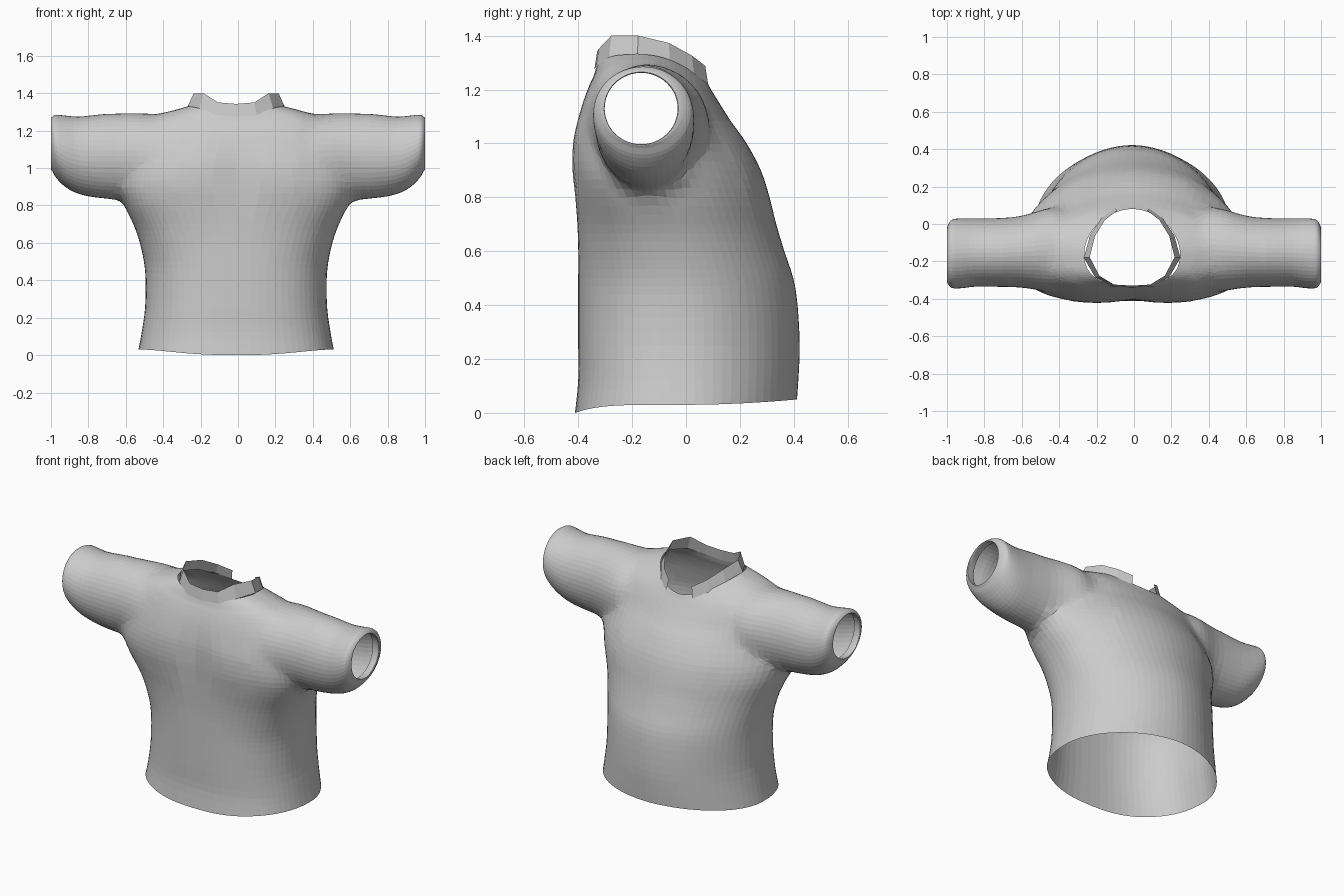
import bpy, bmesh, math
from mathutils import Vector

if "Cube" in bpy.data.objects:
    bpy.data.objects.remove(bpy.data.objects["Cube"])


def catmull(rows, steps):
    """Resample a list of parameter rows with a smooth spline."""
    out = []
    for i in range(len(rows) - 1):
        p = [rows[max(0, min(len(rows) - 1, i + k))] for k in (-1, 0, 1, 2)]
        for s in range(steps):
            t = s / steps
            out.append([0.5 * (2 * b + (c - a) * t + (2 * a - 5 * b + 4 * c - d) * t * t
                               + (3 * b - a - 3 * c + d) * t ** 3) for a, b, c, d in zip(*p)])
    return out + [list(rows[-1])]


def sgnpow(v, e):
    return math.copysign(abs(v) ** e, v)


def loft(name, rings):
    """Closed tube through rings, with fan caps whose centres are returned."""
    bm = bmesh.new()
    loops = [[bm.verts.new(p) for p in r] for r in rings]
    n = len(loops[0])
    for a, b in zip(loops, loops[1:]):
        for i in range(n):
            bm.faces.new((a[i], a[(i + 1) % n], b[(i + 1) % n], b[i]))
    centres = []
    for l in (loops[0], loops[-1]):
        c = sum((v.co for v in l), Vector()) / n
        centres.append(c)
        cv = bm.verts.new(c)
        for i in range(n):
            bm.faces.new((l[i], l[(i + 1) % n], cv))
    bmesh.ops.recalc_face_normals(bm, faces=bm.faces)
    me = bpy.data.meshes.new(name)
    bm.to_mesh(me)
    bm.free()
    ob = bpy.data.objects.new(name, me)
    bpy.context.collection.objects.link(ob)
    return ob, centres


# Torso: z front, z side, z back, half width, y front, y back, y of widest point, front squareness
TORSO = [
    (0.00, 0.03, 0.05, .522, -.412, .412, .00, 2.5),
    (0.12, 0.12, 0.14, .505, -.400, .418, .00, 2.5),
    (0.25, 0.25, 0.25, .487, -.400, .422, .00, 2.5),
    (0.40, 0.40, 0.40, .484, -.400, .414, .00, 2.5),
    (0.50, 0.50, 0.50, .493, -.400, .398, -.01, 2.5),
    (0.60, 0.60, 0.60, .515, -.400, .365, -.03, 2.6),
    (0.70, 0.70, 0.70, .550, -.405, .335, -.06, 2.7),
    (0.80, 0.80, 0.80, .600, -.414, .310, -.10, 2.9),
    (0.90, 0.90, 0.90, .622, -.424, .278, -.14, 3.1),
    (1.00, 1.00, 1.00, .590, -.422, .225, -.16, 3.1),
    (1.08, 1.09, 1.08, .570, -.406, .168, -.16, 2.9),
    (1.16, 1.19, 1.14, .540, -.382, .130, -.16, 2.7),
    (1.22, 1.26, 1.18, .480, -.358, .105, -.16, 2.5),
    (1.25, 1.297, 1.205, .380, -.344, .090, -.16, 2.4),
    (1.28, 1.33, 1.225, .256, -.334, .080, -.16, 2.4),
]
SHIFT = -.01


def torso_ring(p, n=72):
    zf, zs, zb, hw, yf, yb, yc, sq = p
    pts = []
    for i in range(n):
        a = 2 * math.pi * i / n
        c, s = math.cos(a), math.sin(a)
        front = s < 0
        e = 2 / sq if front else 1.06
        x = hw * sgnpow(c, e)
        y = yc + abs(sgnpow(s, e)) * ((yf - yc) if front else (yb - yc))
        z = zs + ((zf - zs) * s ** 4 if front else (zb - zs) * s * s)
        if front:   # shallow hollow down the middle of the chest
            y += .02 * math.exp(-(x / .1) ** 2) * math.exp(-((z - .95) / .17) ** 2)
        pts.append((x + SHIFT, y, z))
    return pts


# Sleeve: x, top, bottom, y front, y back; the last rows turn in at the cuff
SLEEVE = [
    (.30, 1.24, .95, -.30, -.02),
    (.40, 1.285, .865, -.365, .09),
    (.50, 1.295, .845, -.358, .078),
    (.60, 1.298, .832, -.341, .042),
    (.75, 1.285, .842, -.335, .030),
    (.85, 1.275, .862, -.335, .030),
    (.92, 1.280, .897, -.343, .030),
    (.97, 1.285, .945, -.343, .024),
    (.992, 1.275, .982, -.325, .000),
    (1.00, 1.265, .995, -.304, -.028),
    (.985, 1.262, .996, -.303, -.030),
    (.95, 1.270, .985, -.310, -.022),
]


def sleeve_ring(p, side, n=48):
    x, top, bot, yf, yb = p
    return [(side * x, (yf + yb) / 2 + (yb - yf) / 2 * math.cos(2 * math.pi * i / n),
             (top + bot) / 2 + (top - bot) / 2 * math.sin(2 * math.pi * i / n)) for i in range(n)]


shirt, openings = loft("shirt", [torso_ring(p) for p in catmull(TORSO, 3)])

# Join both sleeves to the torso
helpers = []
for side in (-1, 1):
    sl, caps = loft("sleeve_helper", [sleeve_ring(p, side) for p in catmull(SLEEVE, 3)])
    sl.hide_render = True
    helpers.append(sl)
    openings.append(caps[1])
    mod = shirt.modifiers.new("join_sleeve", 'BOOLEAN')
    mod.operation, mod.object, mod.solver = 'UNION', sl, 'EXACT'
bpy.context.view_layer.update()
joined = bpy.data.meshes.new_from_object(shirt.evaluated_get(bpy.context.evaluated_depsgraph_get()))
shirt.modifiers.clear()
shirt.data = joined
for h in helpers:
    bpy.data.objects.remove(h)

# Open the hem, neck and cuffs, then soften the armhole junction
bm = bmesh.new()
bm.from_mesh(joined)
caps = [v for v in bm.verts if any((v.co - c).length < .004 for c in openings)]
bmesh.ops.delete(bm, geom=caps, context='VERTS')


def armhole(low):
    return [v for v in bm.verts if .33 < abs(v.co.x) < .70 and v.co.z > low]


bmesh.ops.remove_doubles(bm, verts=armhole(.77), dist=.014)
bmesh.ops.triangulate(bm, faces=[f for f in bm.faces if len(f.verts) > 4])
for k in range(8):   # the softened zone shrinks upward so it fades out
    bmesh.ops.smooth_vert(bm, verts=armhole(.60 + .03 * k), factor=.5,
                          use_axis_x=True, use_axis_y=True, use_axis_z=True)
bmesh.ops.recalc_face_normals(bm, faces=bm.faces)
bm.to_mesh(joined)
bm.free()

# Collar: faceted upright band, open at the middle of the back (x, y, z of lower edge)
HALF = [(.09, .082, 1.22), (.165, .03, 1.258), (.225, -.06, 1.305), (.258, -.18, 1.332),
        (.198, -.285, 1.318), (.11, -.334, 1.283), (0, -.34, 1.275)]
path = HALF + [(-x, y, z) for x, y, z in reversed(HALF[:-1])]
bm = bmesh.new()
pairs = []
for x, y, z in path:
    top = z + .068 + (.014 if abs(x) > .19 and y < -.2 else 0)
    low = bm.verts.new((x + SHIFT, y, z))
    high = bm.verts.new((x * .88 + SHIFT, -.13 + (y + .13) * .95, top))
    pairs.append((low, high))
for (a, b), (c, d) in zip(pairs, pairs[1:]):
    bm.faces.new((a, b, d, c))
me = bpy.data.meshes.new("collar")
bm.to_mesh(me)
bm.free()
bpy.context.collection.objects.link(bpy.data.objects.new("collar", me))
